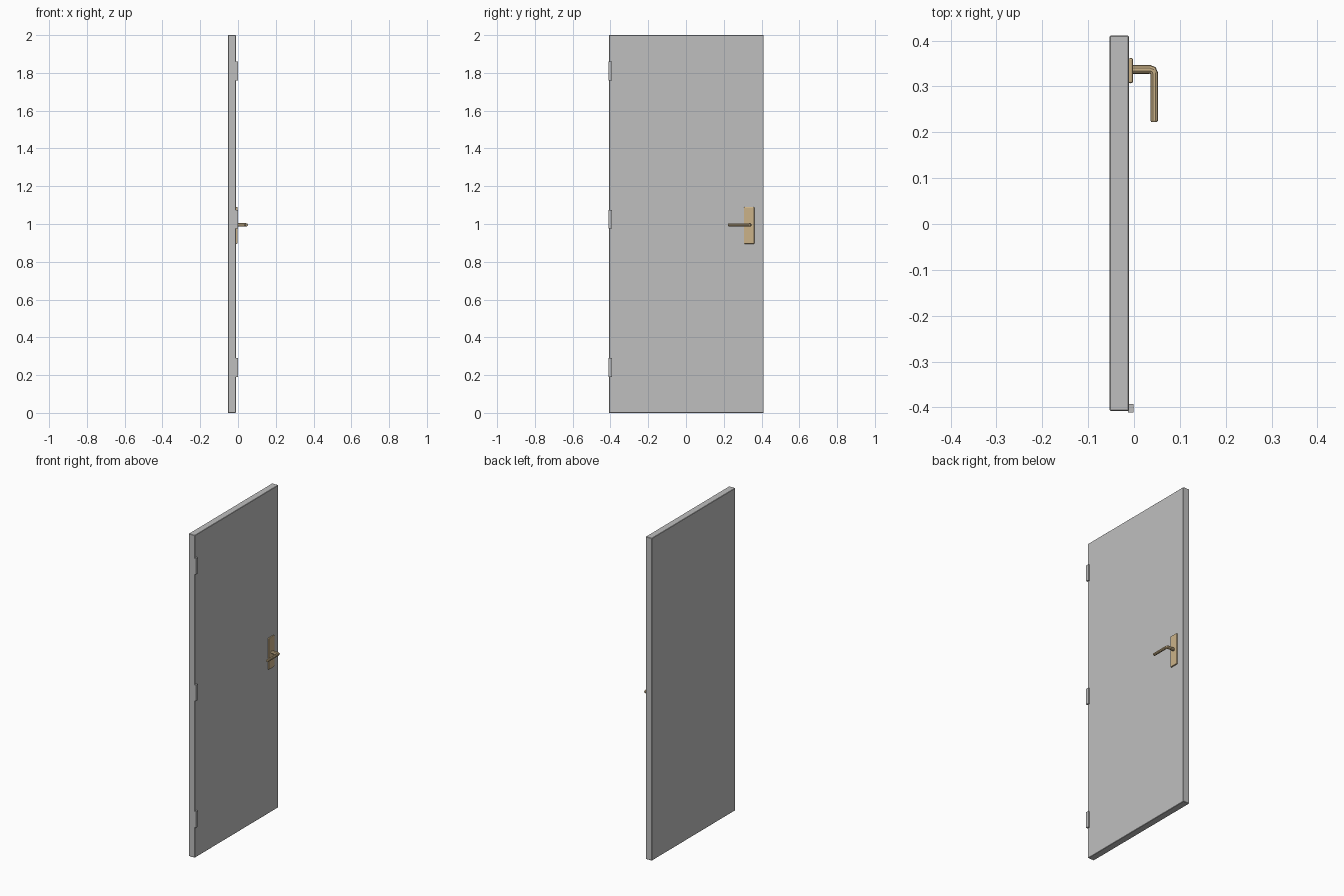
import bpy
from mathutils import Vector

cube = bpy.data.objects.get("Cube")
if cube:
    bpy.data.objects.remove(cube, do_unlink=True)


def material(name, rgb):
    mat = bpy.data.materials.new(name)
    mat.use_nodes = True
    mat.diffuse_color = (*rgb, 1)
    mat.node_tree.nodes["Principled BSDF"].inputs["Base Color"].default_value = (*rgb, 1)
    return mat


grey = material("door grey", (0.52, 0.52, 0.52))
brass = material("pale brass", (0.60, 0.45, 0.25))


def box(name, low, high, mat, bevel=0, segments=1):
    low, high = Vector(low), Vector(high)
    bpy.ops.mesh.primitive_cube_add(size=1, location=(low + high) / 2)
    obj = bpy.context.object
    obj.name = name
    obj.scale = high - low
    bpy.ops.object.transform_apply(location=False, rotation=False, scale=True)
    obj.data.materials.append(mat)
    if bevel:
        mod = obj.modifiers.new("soft edges", "BEVEL")
        mod.width = bevel
        mod.segments = segments
    return obj


# Door slab
box("door_panel", (-0.053, -0.408, 0), (-0.011, 0.411, 2), grey, 0.002)

# Three hinge leaves on the hinge edge
for name, z in (("lower", 0.24), ("middle", 1.025), ("upper", 1.81)):
    box(name + "_hinge", (-0.013, -0.411, z - 0.05), (-0.001, -0.393, z + 0.05), grey)

# Handle backplate
box("handle_plate", (-0.012, 0.307, 0.895), (-0.002, 0.362, 1.09), brass, 0.004, 2)

# Bent lever handle, a round tube swept along its path
curve = bpy.data.curves.new("lever_handle", "CURVE")
curve.dimensions = "3D"
curve.bevel_depth = 0.01
curve.bevel_resolution = 3
curve.use_fill_caps = True
path = [(-0.006, 0.337, 1), (0.034, 0.337, 1), (0.041, 0.335, 0.95),
        (0.044, 0.328, 0.85), (0.044, 0.226, 0.85), (0.044, 0.222, 0.6)]
spline = curve.splines.new("POLY")
spline.points.add(len(path) - 1)
for point, (x, y, radius) in zip(spline.points, path):
    point.co = (x, y, 0.995, 1)
    point.radius = radius
lever = bpy.data.objects.new("lever_handle", curve)
bpy.context.collection.objects.link(lever)
curve.materials.append(brass)
bpy.ops.object.select_all(action="DESELECT")
lever.select_set(True)
bpy.context.view_layer.objects.active = lever
bpy.ops.object.convert(target="MESH")
bpy.ops.object.shade_smooth_by_angle()
